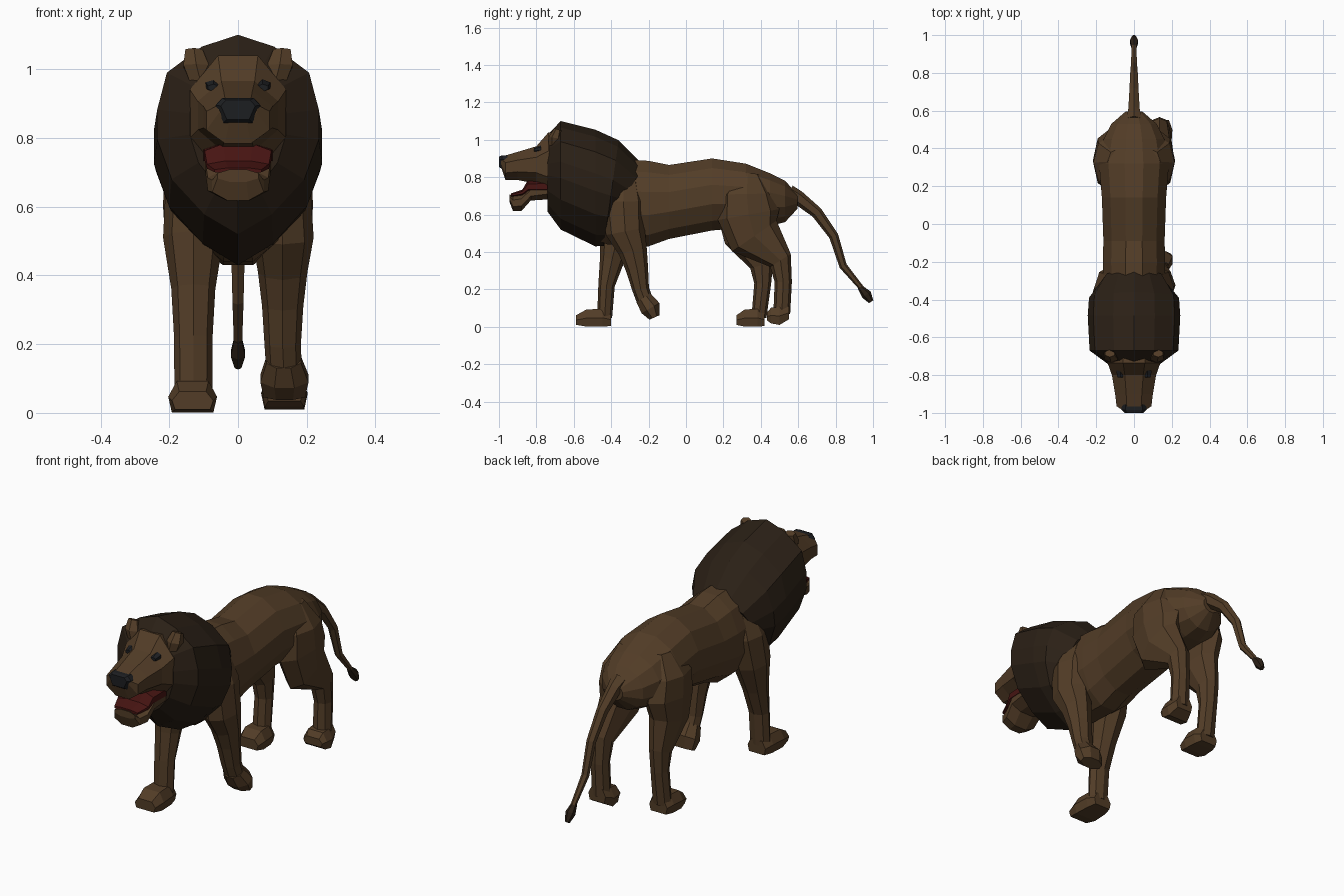
import bpy, bmesh, math


def material(name, rgb):
    m = bpy.data.materials.new(name)
    m.diffuse_color = (*rgb, 1)
    return m


FUR = material("fur", (0.085, 0.046, 0.020))
MANE = material("mane_hair", (0.024, 0.0145, 0.008))
RED = material("mouth_red", (0.062, 0.007, 0.006))
DARK = material("dark", (0.012, 0.013, 0.015))


def gon(n, offset=.5):
    k = 1 / math.cos(math.pi / n) if offset else 1
    return [(k * math.cos(2 * math.pi * (i + offset) / n),
             k * math.sin(2 * math.pi * (i + offset) / n)) for i in range(n)]


def mirrored(half):
    return half + [(-u, v) for u, v in reversed(half)]


LEG = gon(8, 0)
PAW = mirrored([(.85, -1), (1, 0), (.65, 1)])
NOSE = mirrored([(.65, -1), (1, .4), (.7, 1)])


def loft(name, mat, stations, profile=8, upright=False, side=1):
    """Skin rings (x, y, z, half width, half thickness[, tilt]) along a path in the yz plane."""
    prof = gon(profile) if isinstance(profile, int) else profile
    bm = bmesh.new()
    rings = []
    for i, s in enumerate(stations):
        x, y, z, w, h = s[:5]
        if upright:
            t = math.radians(s[5]) if len(s) > 5 else 0
            ny, nz = math.sin(t), math.cos(t)
        else:
            a, b = stations[max(i - 1, 0)], stations[min(i + 1, len(stations) - 1)]
            ty, tz = b[1] - a[1], b[2] - a[2]
            d = math.hypot(ty, tz)
            ny, nz = -tz / d, ty / d
        rings.append([bm.verts.new((side * (x + u * w), y + v * h * ny, z + v * h * nz))
                      for u, v in prof])
    n = len(prof)
    for r, q in zip(rings, rings[1:]):
        for i in range(n):
            bm.faces.new((r[i], r[(i + 1) % n], q[(i + 1) % n], q[i]))
    bm.faces.new(rings[0])
    bm.faces.new(rings[-1])
    bmesh.ops.recalc_face_normals(bm, faces=bm.faces)
    me = bpy.data.meshes.new(name)
    bm.to_mesh(me)
    bm.free()
    me.materials.append(mat)
    ob = bpy.data.objects.new(name, me)
    bpy.context.collection.objects.link(ob)
    return ob


def span(y, lo, hi, w):
    return (0, y, (lo + hi) / 2, w, (hi - lo) / 2)


# Torso
loft("torso", FUR, [span(-.60, .52, .86, .12), span(-.42, .44, .90, .16),
                    span(-.20, .43, .887, .165), span(-.09, .47, .865, .162),
                    span(.14, .515, .90, .17), span(.32, .53, .872, .185),
                    span(.45, .54, .82, .16), span(.53, .56, .78, .12),
                    span(.595, .63, .71, .045)], 12, True)

# Mane, with a crest on top and a point at the chest
half = [(.45, .88), (.88, .62), (1, .25), (1, -.05), (.82, -.45), (.42, -.8)]
outline = [(0, 1)] + half + [(0, -1)] + [(-u, v) for u, v in reversed(half)]
loft("mane", MANE, [(0, -.74, .82, .14, .205), (0, -.67, .81, .235, .29),
                    (0, -.485, .742, .245, .312), (0, -.40, .715, .238, .285, 8),
                    (0, -.33, .69, .165, .20, 32)], outline, True)

# Head, lower jaw, mouth and nose
loft("head", FUR, [(0, -.60, .85, .13, .17), (0, -.735, .87, .14, .17),
                   (0, -.80, .865, .117, .10), (0, -.90, .86, .10, .075),
                   (0, -.965, .85, .092, .066), (0, -.990, .885, .055, .028)], 8, True)
loft("lower_jaw", FUR, [(0, -.68, .74, .10, .055), (0, -.83, .715, .095, .04),
                        (0, -.88, .665, .088, .046), (0, -.925, .66, .075, .042),
                        (0, -.945, .69, .06, .018)], 8, True)
loft("mouth", RED, [(0, -.74, .75, .10, .04), (0, -.845, .748, .097, .036),
                    (0, -.875, .717, .09, .016), (0, -.935, .704, .068, .009)], 8, True)
loft("nose", DARK, [(0, -.955, .882, .066, .034), (0, -.985, .88, .065, .036),
                    (0, -1.0, .882, .05, .028)], NOSE, True)

for side, word in ((1, "right"), (-1, "left")):
    # Ears and eyes
    loft("ear_" + word, FUR, [(.105, -.70, .95, .03, .03), (.122, -.70, 1.01, .037, .03),
                              (.128, -.685, 1.055, .025, .018)], 6, side=side)
    loft("eye_" + word, DARK, [(.072, -.775, .952, .022, .016), (.072, -.812, .946, .016, .009)],
         6, True, side)

# Front legs: shared shoulder, then a planted left and a swept-back right
shoulder = [(.10, -.33, .80, .05, .08), (.12, -.335, .67, .09, .115)]
loft("front_leg_left", FUR, shoulder + [
    (.13, -.36, .51, .088, .10), (.13, -.395, .36, .064, .066), (.13, -.425, .22, .056, .044),
    (.13, -.435, .05, .055, .04)], LEG, side=-1)
loft("front_leg_right", FUR, shoulder + [
    (.13, -.325, .51, .09, .105), (.13, -.285, .41, .072, .078), (.13, -.262, .31, .060, .060),
    (.13, -.242, .20, .053, .045), (.133, -.22, .14, .052, .044)], LEG)

# Hind legs: shared hip, then left forward and right back
hip = [(.08, .33, .82, .06, .07), (.12, .325, .71, .095, .145), (.13, .335, .60, .088, .167)]
loft("hind_leg_left", FUR, hip + [
    (.135, .335, .475, .075, .13), (.135, .405, .33, .053, .064),
    (.135, .41, .23, .047, .045), (.135, .39, .05, .05, .04)], LEG, side=-1)
loft("hind_leg_right", FUR, hip + [
    (.135, .365, .485, .075, .145), (.135, .505, .355, .055, .065),
    (.135, .52, .24, .047, .046), (.135, .512, .07, .05, .045)], LEG)


# Paws: flat ones share one shape of given heel position and length
def flat_paw(name, heel, length, side):
    loft(name, FUR, [(.132, heel - f * length, z, w, h) for f, z, w, h in
                     ((0, .038, .052, .034), (.25, .048, .066, .047),
                      (.7, .047, .071, .046), (1, .036, .06, .026))], PAW, True, side)


flat_paw("front_paw_left", -.40, .187, -1)
flat_paw("hind_paw_left", .42, .15, -1)
loft("hind_paw_right", FUR, [(.135, .55, .075, .05, .035), (.135, .50, .058, .068, .048),
                             (.135, .455, .06, .066, .042), (.135, .432, .055, .055, .02)],
     PAW, True)
loft("front_paw_right", FUR, [(.133, -.228, .155, .05, .044), (.135, -.19, .10, .07, .055),
                              (.135, -.168, .05, .06, .03)])

# Tail and its tuft
loft("tail", FUR, [(0, .55, .72, .04, .035), (0, .60, .69, .03, .033), (0, .70, .61, .024, .027),
                   (0, .79, .485, .02, .022), (0, .84, .325, .016, .018),
                   (0, .94, .205, .012, .012)], 6)
loft("tail_tuft", MANE, [(0, .93, .212, .012, .012), (0, .965, .172, .021, .024),
                         (0, .990, .134, .010, .012)], 6)
